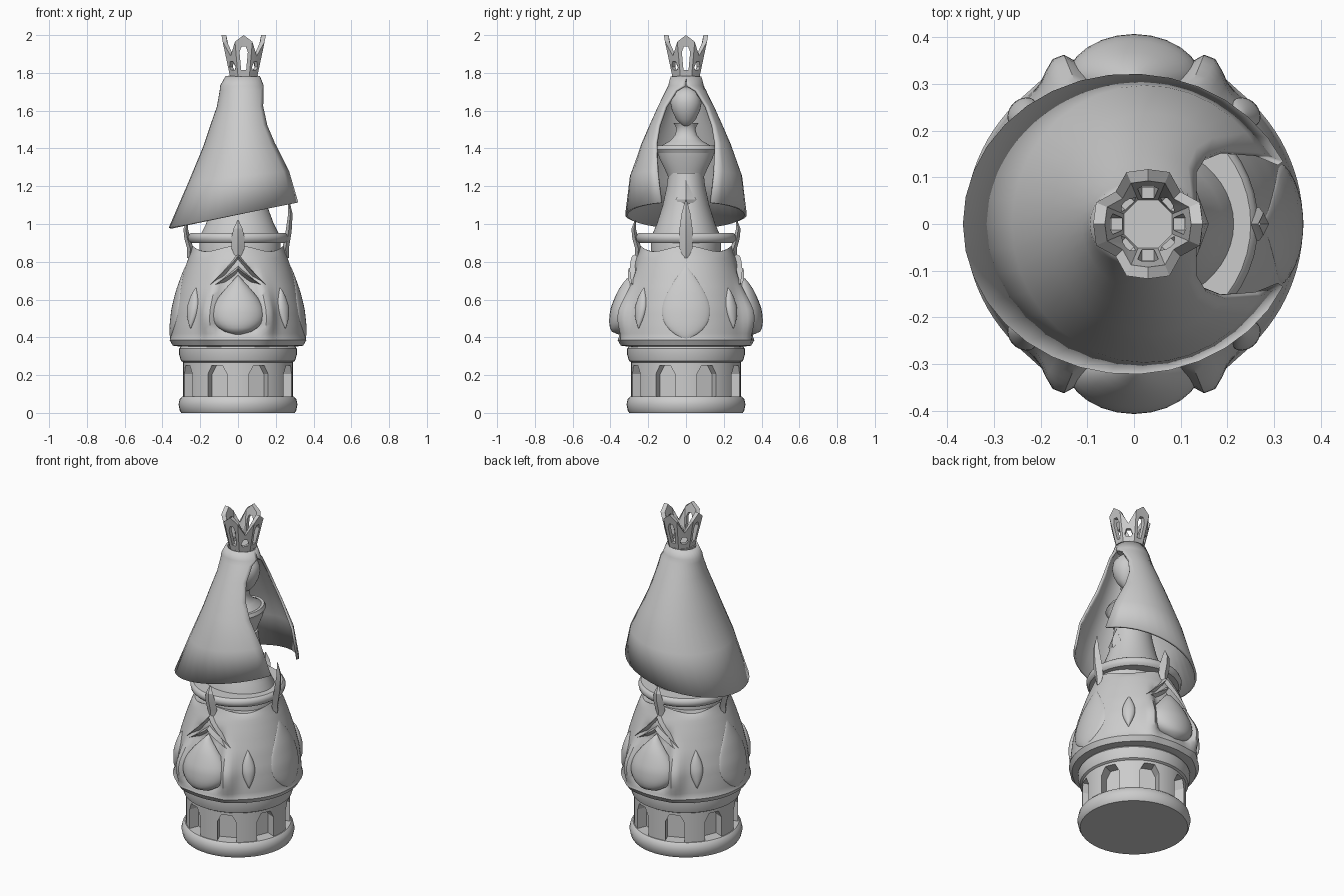
import bpy, bmesh, math
from math import sin, cos, pi, exp

if "Cube" in bpy.data.objects:
    bpy.data.objects.remove(bpy.data.objects["Cube"])

def finish(name, verts, faces, angle=35):
    me = bpy.data.meshes.new(name)
    me.from_pydata(verts, [], faces)
    bm = bmesh.new()
    bm.from_mesh(me)
    bmesh.ops.remove_doubles(bm, verts=bm.verts, dist=0.0002)
    bmesh.ops.recalc_face_normals(bm, faces=bm.faces)
    bm.to_mesh(me)
    bm.free()
    ob = bpy.data.objects.new(name, me)
    bpy.context.collection.objects.link(ob)
    bpy.ops.object.select_all(action='DESELECT')
    ob.select_set(True)
    bpy.context.view_layer.objects.active = ob
    if angle:
        bpy.ops.object.shade_smooth_by_angle(angle=math.radians(angle))
    return ob

def loft(name, rings, closed=True, caps=True, angle=35):
    n = len(rings[0])
    verts = [p for r in rings for p in r]
    faces = []
    for i in range(len(rings) - 1):
        for j in range(n if closed else n - 1):
            k = (j + 1) % n
            faces.append((i*n+j, i*n+k, (i+1)*n+k, (i+1)*n+j))
    if caps:
        faces += [tuple(range(n)), tuple(range((len(rings)-1)*n, len(rings)*n))]
    return finish(name, verts, faces, angle)

def lathe(name, prof, cx=0, sx=1, sy=1, n=48, angle=35):
    return loft(name, [[(cx + sx*r*cos(2*pi*j/n), sy*r*sin(2*pi*j/n), z) for j in range(n)]
                       for z, r in prof], angle=angle)

def interp(tab, z):
    if z <= tab[0][0]:
        return tab[0][1]
    for (a, ra), (b, rb) in zip(tab, tab[1:]):
        if z <= b:
            return ra + (rb-ra)*(z-a)/(b-a)
    return tab[-1][1]

def cut(ob, name, shapes):
    cutters = []
    for rings in shapes:
        c = loft(name, rings, angle=0)
        c.hide_render = True
        m = ob.modifiers.new('cut', 'BOOLEAN')
        m.operation, m.solver, m.object = 'DIFFERENCE', 'EXACT', c
        bpy.context.view_layer.objects.active = ob
        bpy.ops.object.modifier_move_to_index(modifier='cut', index=0)
        bpy.ops.object.modifier_apply(modifier='cut')
        cutters.append(c)
    for c in cutters:
        bpy.data.objects.remove(c)

def prism(a, outline, r0, r1):
    return [[(r*cos(a) - u*sin(a), r*sin(a) + u*cos(a), z) for u, z in outline] for r in (r0, r1)]

# base discs and arcade
lathe('base_disc', [(0, .30), (.012, .308), (.045, .315), (.075, .308), (.088, .295)])
lathe('upper_disc', [(.262, .28), (.275, .302), (.31, .312), (.34, .312), (.355, .30)])
arcade = lathe('arcade', [(.08, .29), (.275, .29)])
arch = [(-.055, .088), (.055, .088), (.055, .205), (.03, .252), (-.03, .252), (-.055, .205)]
cut(arcade, 'arch_cutter', [prism(pi/8 + k*pi/4, arch, .225, .4) for k in range(8)])

# skirt, flared around the front and back pillows
SK = [(.35, .30), (.356, .345), (.385, .362), (.40, .356), (.46, .352), (.55, .341), (.65, .318),
      (.75, .287), (.82, .262), (.87, .24)]

def skirt_r(a, z):
    r = interp(SK, z)
    d = abs(abs((a + pi) % (2*pi) - pi) - pi/2)
    r += .05*exp(-((d-.43)/.14)**2 - ((z-.52)/.12)**2)
    if d < .36 and .42 < z < .78:
        r -= .03*min(1, (.36-d)/.08)*min(1, (.78-z)/.08, (z-.42)/.04)
    return r

N = 96
zs = [.35, .356, .385, .40] + [.42 + .025*i for i in range(18)] + [.87]
rings = [[(skirt_r(2*pi*j/N, z)*cos(2*pi*j/N), skirt_r(2*pi*j/N, z)*sin(2*pi*j/N),
           z + (.015*cos(8*pi*j/N) if z > .85 else 0)) for j in range(N)] for z in zs]
rings.append([(.21*cos(2*pi*j/N), .21*sin(2*pi*j/N), .855) for j in range(N)])
loft('skirt', rings, angle=40)

def patch(name, a, z0, z1, w, lift, p, base=0.0, nu=14, nv=16):
    rows = []
    for i in range(nv + 1):
        v = i/nv
        z = z0 + (z1-z0)*v
        r = interp(SK, z) + base
        s = max(0, sin(pi*v**p))
        row = []
        for j in range(nu + 1):
            u = -cos(pi*j/nu)
            t = a + u*w*s/r
            rr = r + lift*math.sqrt(max(0, 1-u*u))*s**.5
            row.append((rr*cos(t), rr*sin(t), z))
        rows.append(row)
    return loft(name, rows, closed=False, caps=False, angle=50)

# brows above the pillows
def brow(name, a, peak, drop, half, t):
    rings = []
    for i in range(17):
        s = (i-8)/8
        z = peak - drop*abs(s)**.85
        r = interp(SK, z) + .006
        th = a + s*half/r
        k = t*(1 - .75*abs(s))
        rings.append([((r+dr)*cos(th), (r+dr)*sin(th), z+dz)
                      for dr, dz in ((-.03, k), (k*.8, 0), (-.03, -k*1.3))])
    loft(name, rings, angle=30)

# upright leaf spikes with diamond sections
def spike(name, a, rows):
    rings = []
    for z, r, w, t in rows:
        rings.append([((r+dr)*cos(a) - u*sin(a), (r+dr)*sin(a) + u*cos(a), z)
                      for dr, u in ((t, 0), (0, w), (-t, 0), (0, -w))])
    loft(name, rings, angle=25)

for side, a in (('front', -pi/2), ('back', pi/2)):
    patch(side + '_pillow', a, .41, .73, .142, .07, .65, -.01)
    brow(side + '_brow_upper', a, .83, .15, .15, .028)
    brow(side + '_brow_lower', a, .765, .09, .13, .02)
for side, a in (('right', 0), ('left', pi)):
    patch(side + '_teardrop', a, .39, .785, .132, .014, .7, -.002)
for k in range(4):
    patch('slit_gem', pi/4 + k*pi/2, .445, .665, .036, .022, 1, 0)
for k in range(4):
    h = .26 if k == 0 else .15
    spike('spike', k*pi/2, [(.82, .255, .012, .014), (.87, .252, .034, .017), (.87 + h*.35, .268, .036, .016),
                            (.87 + h*.7, .277, .024, .012), (.87 + h, .268, .003, .003)])

# ring and gown
lathe('waist_ring', [(.90, .21), (.90, .25), (.912, .262), (.93, .266), (.945, .26), (.953, .25), (.953, .21)])
lathe('gown', [(.84, .215), (.90, .215), (.95, .205), (1.0, .18), (1.1, .143), (1.2, .118), (1.27, .108)],
      .01, 1, .86)
lathe('bust', [(1.24, .09), (1.29, .112), (1.35, .142), (1.39, .152), (1.415, .13), (1.44, .085),
               (1.47, .058), (1.5, .05), (1.52, .056), (1.535, .066), (1.53, .04)], .025, .75, 1)
lathe('collar', [(1.375, .148), (1.395, .162), (1.415, .15)], .025, .75, 1)
spike('gown_leaf', 0, [(1.08, .14, .01, .01), (1.13, .14, .055, .02), (1.17, .135, .03, .018), (1.23, .12, .003, .005)])

# head
lathe('head', [(1.515, .006), (1.525, .025), (1.555, .052), (1.60, .074), (1.64, .082), (1.68, .075),
               (1.71, .05), (1.725, .01)], .055, .95, 1, 32, 60)

# cloak, open towards +x with a slanting hem
CL = [(1.78, -.06, .11, .075, .0), (1.73, -.088, .13, .088, .004), (1.705, -.09, .145, .10, .05),
      (1.62, -.105, .175, .142, .105), (1.52, -.14, .21, .187, .14), (1.42, -.175, .245, .23, .155),
      (1.25, -.255, .305, .29, .15), (1.05, -.36, .345, .315, .13)]
rows = []
for z, x0, x1, ry, hw in CL:
    a0 = math.asin(hw/ry)
    tilt = .2*min(1, max(0, (1.5-z)/.45))
    row = []
    for j in range(31):
        t = a0 + (2*pi - 2*a0)*j/30
        x = (x0+x1)/2 + (x1-x0)/2*cos(t)
        row.append((x, ry*sin(t), z + tilt*x))
    rows.append(row)
cloak = loft('cloak', rows, closed=False, caps=False, angle=40)
m = cloak.modifiers.new('thickness', 'SOLIDIFY')
m.thickness, m.offset = .014, 0
lathe('cloak_top', [(1.765, .075), (1.785, .078)], .027, 1, .95)

# crown: eight panels, four tall points
def crown_ring(r, top, z0=0):
    out = []
    for j in range(16):
        a = j*pi/8
        z = z0 if not top else (1.965 if j % 2 else (2.0 if j % 4 == 0 else 1.89))
        k = r if j % 2 else r*cos(pi/8)
        if top:
            k *= 1 - (2.0 - z)*1.5
        out.append((k*cos(a), k*sin(a), z))
    return out
crown = loft('crown', [crown_ring(.078, False, 1.78), crown_ring(.127, True),
                       crown_ring(.10, True), crown_ring(.056, False, 1.80)], angle=20)
for k in range(8):
    top = 1.94 if k % 2 == 0 else 1.86
    w = .022
    hexa = [(-w*.6, 1.815), (w*.6, 1.815), (w, top-.03), (w*.5, top), (-w*.5, top), (-w, top-.03)]
    cut(crown, 'window_cutter', [prism(k*pi/4, hexa, .055, .2)])
crown.location.x = .03
